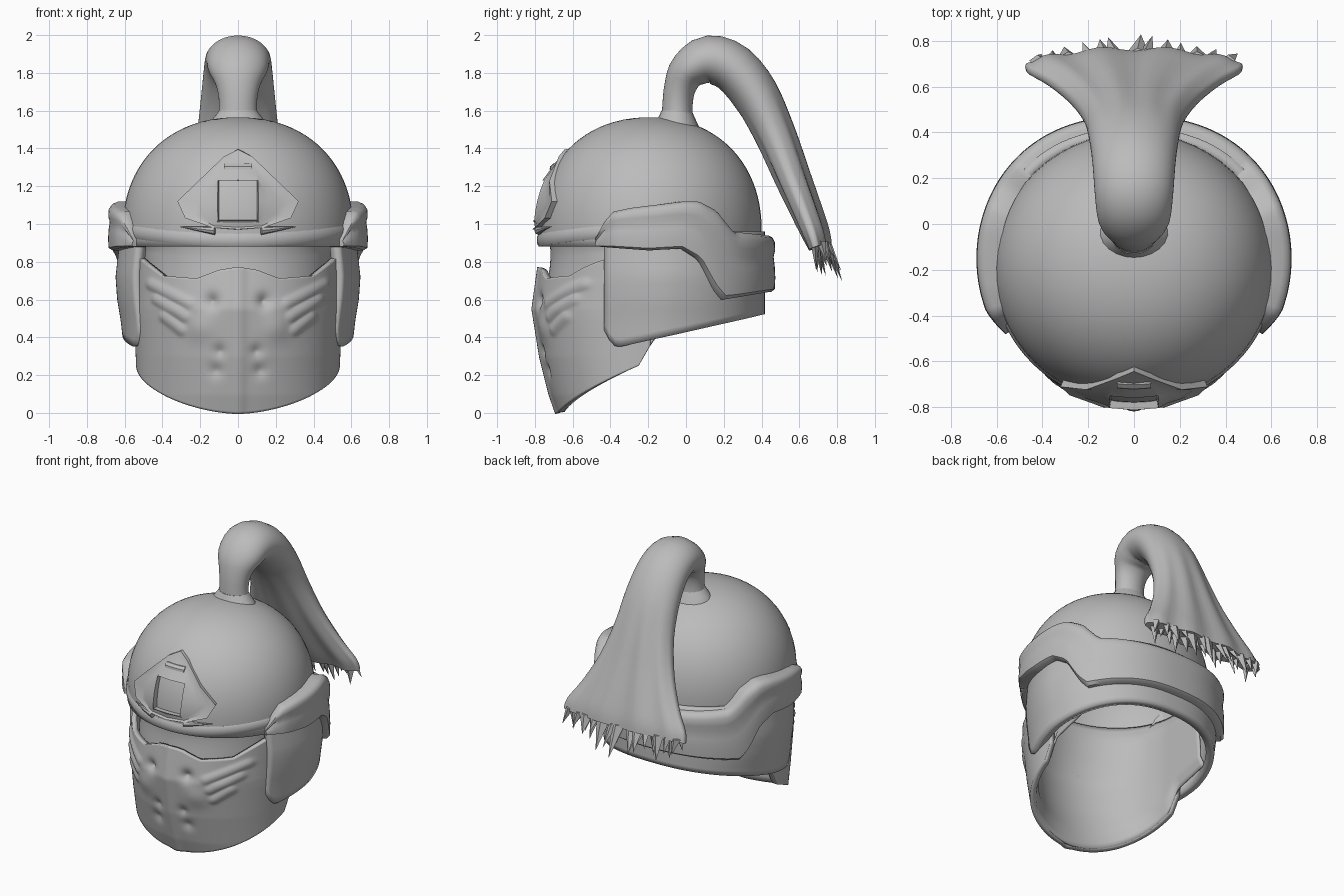
import bpy, bmesh, math, random
from math import sin, cos, pi, radians, exp
from mathutils import Vector

random.seed(4)
cube = bpy.data.objects.get("Cube")
if cube:
    bpy.data.objects.remove(cube, do_unlink=True)

steel = bpy.data.materials.new("steel_grey")
steel.use_nodes = True
GREY = (0.5, 0.5, 0.5, 1)
steel.diffuse_color = GREY
steel.node_tree.nodes["Principled BSDF"].inputs["Base Color"].default_value = GREY


def finish(name, bm, thick=0, angle=40):
    """Turn a bmesh into a smooth-shaded object, optionally thickened."""
    bmesh.ops.remove_doubles(bm, verts=bm.verts, dist=0.0002)
    bmesh.ops.recalc_face_normals(bm, faces=bm.faces)
    mesh = bpy.data.meshes.new(name)
    bm.to_mesh(mesh)
    bm.free()
    mesh.materials.append(steel)
    ob = bpy.data.objects.new(name, mesh)
    bpy.context.collection.objects.link(ob)
    bpy.ops.object.select_all(action='DESELECT')
    ob.select_set(True)
    bpy.context.view_layer.objects.active = ob
    bpy.ops.object.shade_smooth_by_angle(angle=radians(angle))
    if thick:
        mod = ob.modifiers.new("thickness", 'SOLIDIFY')
        mod.thickness = thick
        mod.offset = 0


def sheet(name, f, nu, nv, loop=False, caps=False, thick=0, angle=40):
    """Grid surface from f(u, v); loop closes it around v, caps fills the ends."""
    bm = bmesh.new()
    cols = nv if loop else nv + 1
    rows = [[bm.verts.new(f(i / nu, j / nv)) for j in range(cols)] for i in range(nu + 1)]
    for a, b in zip(rows, rows[1:]):
        for j in range(nv):
            k = (j + 1) % cols
            bm.faces.new((a[j], a[k], b[k], b[j]))
    if caps:
        bm.faces.new(rows[0])
        bm.faces.new(rows[-1])
    finish(name, bm, thick, angle)


def lerp(pts, x):
    """Piecewise linear curve through (x, value) pairs."""
    if x <= pts[0][0]:
        return pts[0][1]
    for (a, p), (b, q) in zip(pts, pts[1:]):
        if x <= b:
            return p + (q - p) * (x - a) / (b - a)
    return pts[-1][1]


# Skull dome
def dome_k(z):
    h = min(1, max(0, (z - 0.95) / 0.595))
    return max(0, 1 - h ** 2.2) ** (1 / 2.2)


def dome_pt(t, z, off=0):
    k = dome_k(z)
    return Vector(((0.61 * k + off) * sin(t), -0.19 - (0.59 * k + off) * cos(t), z))


def on_dome(x, z, off):
    return dome_pt(math.asin(max(-1, min(1, x / (0.61 * dome_k(z))))), z, off)


sheet("skull_dome", lambda u, v: dome_pt(u * 2 * pi, 0.88 + 0.6651 * sin(v * pi / 2), -0.02 * (1 - v) ** 0.5),
      56, 24, thick=0.04)


# Brow rim: soft lip along the front edge of the dome, rising to the temples
def brow(u, v):
    t = radians(-72 + 144 * u)
    a = v * 2 * pi
    return dome_pt(t, 0.915 + 0.05 * sin(t) ** 2 + 0.035 * sin(a), 0.014 * cos(a) - 0.004)


sheet("brow_rim", brow, 40, 10, loop=True, caps=True)

# Diamond badge: framed plate with a square recess
half = [(0, 1.4), (0.07, 1.36), (0.2, 1.23), (0.31, 1.12), (0.27, 1.03), (0.13, 0.98), (0, 0.97)]
outer = half + [(-x, z) for x, z in half[-2:0:-1]]
square = [(0, 1.23), (0.1, 1.23), (0.1, 1.18), (0.1, 1.12), (0.1, 1.07), (0.1, 1.02), (0, 1.02)]
inner = square + [(-x, z) for x, z in square[-2:0:-1]]


def badge(u, v):
    i = round(v * len(outer)) % len(outer)
    s = lerp([(0, 0), (0.17, 0.03), (0.84, 1), (1, 1)], u)
    off = lerp([(0, -0.02), (0.17, 0.035), (0.34, 0.02), (0.67, 0.025), (0.84, 0.035), (1, -0.01)], u)
    (x1, z1), (x2, z2) = outer[i], inner[i]
    return on_dome(x1 + (x2 - x1) * s, z1 + (z2 - z1) * s, off)


sheet("front_badge", badge, 6, len(outer), loop=True, angle=25)
sheet("badge_bar", lambda u, v: on_dome(0.07 * (2 * u - 1), 1.305 + 0.018 * sin(v * 2 * pi),
                                        0.02 + 0.015 * cos(v * 2 * pi)), 4, 6, loop=True, caps=True)
for side, label in ((1, "left"), (-1, "right")):
    sheet("badge_wing_" + label, lambda u, v: on_dome(side * (0.12 + 0.18 * u),
          0.965 + 0.02 * u + 0.022 * (1.05 - u) * sin(v * 2 * pi),
          0.012 + 0.022 * (1.05 - u) * cos(v * 2 * pi)), 6, 8, loop=True, caps=True)

# Face mask: curved plate with a centre crest, feather ridges and dents
feathers = [(0.26, 0.58, 0.46, 0.68), (0.28, 0.51, 0.43, 0.60), (0.30, 0.44, 0.39, 0.51)]
dents = [(0.14, 0.59, 0.04, -0.035), (0.1, 0.33, 0.035, -0.02),
         (0.12, 0.23, 0.04, -0.018), (0.2, 0.45, 0.07, 0.015)]
front_y = [(0, 0.43), (0.1, 0.465), (0.3, 0.515), (0.55, 0.555), (0.8, 0.52), (0.88, 0.52), (1, 0.55)]


def relief(x, z):
    x = abs(x)
    r = 0.014 * exp(-(x / 0.035) ** 2)
    for x1, z1, x2, z2 in feathers:
        s = max(0, min(1, ((x - x1) * (x2 - x1) + (z - z1) * (z2 - z1)) / ((x2 - x1) ** 2 + (z2 - z1) ** 2)))
        d = math.hypot(x - x1 - s * (x2 - x1), z - z1 - s * (z2 - z1))
        r += 0.014 * exp(-(d / 0.022) ** 2)
    for cx, cz, w, amp in dents:
        r += amp * exp(-((x - cx) ** 2 + (z - cz) ** 2) / w ** 2)
    return r


def mask_bottom(t):
    back = max(0, -cos(t))
    return 0.25 * (1 - max(0, cos(t))) ** 0.85 + min(0.9 * back, 0.12 + 0.13 * back)


def mask_pt(t, z, off):
    """Rounded front that runs straight back beyond the sides."""
    rx = 0.53 + 0.02 * min(1, z / 0.5) + 0.5 * max(0, z - 0.88)
    s = sin(t) if cos(t) > 0 else math.copysign(1, t)
    return Vector(((rx + off) * s, -0.25 - (lerp(front_y, z) + off) * cos(t), z))


def mask(u, v):
    t = radians(-97 + 194 * u)
    top = lerp([(0, 0.77), (0.1, 0.755), (0.22, 0.71), (0.4, 0.725), (0.5, 0.8), (0.55, 0.84)], abs(0.55 * sin(t)))
    z = mask_bottom(t) + (top - mask_bottom(t)) * v
    return mask_pt(t, z, relief(0.55 * sin(t), z) - 0.018)


def lining(u, v):
    t = radians(-132 + 264 * u)
    z = mask_bottom(t) + 0.004 + (0.976 - mask_bottom(t)) * v
    return mask_pt(t, z, lerp([(0, -0.032), (0.12, -0.06)], v))


sheet("face_mask", mask, 140, 60, thick=0.035)
sheet("face_lining", lining, 66, 24, thick=0.015)


# Side and neck guard: one plate wrapping around the back
def wrap(a, rx, ry):
    s = sin(a)
    return math.copysign(abs(s) ** 0.85, s) * rx, -0.15 + ry * cos(a)


def guard(u, v):
    a = radians(-120 + 240 * u)
    x, y = wrap(a, 0.58, 0.54)
    edge = max(0, abs(a) - radians(111)) / radians(9)
    bottom = lerp([(-0.35, 0.35), (0.42, 0.53)], y) + 0.09 * edge ** 2
    z = bottom + (0.96 - bottom) * v
    swell = lerp([(0.35, 1), (0.5, 1.03), (0.6, 1.06), (0.72, 1.075), (0.9, 1.04)], z)
    inset = lerp([(-0.43, 0.95), (-0.1, 1)], y)
    return Vector((x * swell * inset, y, z))


sheet("side_and_neck_guard", guard, 72, 14, thick=0.055)

# Raised band: dips over the temples and drops to the nape
upper = [(-0.49, 0.93), (-0.46, 1.0), (-0.4, 1.065), (-0.3, 1.085), (0, 1.12), (0.08, 1.12),
         (0.18, 1.07), (0.27, 0.96), (0.46, 0.94)]
lower = [(-0.48, 0.88), (-0.2, 0.86), (-0.02, 0.87), (0.08, 0.81), (0.16, 0.66), (0.21, 0.6), (0.46, 0.64)]
section = [(-0.1, 0), (-0.02, 0), (0, 0.05), (0.003, 0.25), (0, 0.45), (-0.006, 0.62),
           (0.002, 0.74), (0, 0.88), (-0.012, 0.96), (-0.035, 1), (-0.1, 1)]


def band(u, v):
    a = radians(-124 + 248 * u)
    off, h = section[round(v * len(section)) % len(section)]
    off -= 0.03 * max(0, abs(a) - radians(112)) / radians(12)
    x, y = wrap(a, 0.685 + off, 0.62 + off)
    yo = wrap(a, 0.685, 0.62)[1]
    lo, hi = lerp(lower, yo), lerp(upper, yo)
    return Vector((x, y, lo + (hi - lo) * h))


sheet("temple_and_nape_band", band, 96, len(section), loop=True, caps=True)

# Plume collar
sheet("plume_collar", lambda u, v: Vector((lerp([(0, 0.17), (0.4, 0.15), (1, 0.1)], u) * cos(v * 2 * pi),
      -0.05 + lerp([(0, 0.13), (0.4, 0.11), (1, 0.08)], u) * sin(v * 2 * pi), 1.49 + 0.11 * u)),
      5, 20, loop=True, caps=True)

# Plume: stations of (y, z, half width, half thickness), smoothed between
stations = [Vector(s) for s in (
    (-0.045, 1.53, 0.11, 0.085), (-0.045, 1.63, 0.1, 0.08), (-0.03, 1.73, 0.115, 0.085),
    (0.015, 1.815, 0.155, 0.105), (0.12, 1.87, 0.17, 0.128), (0.25, 1.825, 0.18, 0.13),
    (0.37, 1.68, 0.195, 0.125), (0.47, 1.48, 0.22, 0.11), (0.56, 1.26, 0.285, 0.095),
    (0.64, 1.07, 0.38, 0.08), (0.69, 0.95, 0.46, 0.068), (0.715, 0.88, 0.475, 0.055))]
last = len(stations) - 1


def station(t):
    """Smooth spline through the stations."""
    i = min(int(t), last - 1)
    f = t - i
    a, b, c, d = (stations[max(0, min(last, i + k))] for k in (-1, 0, 1, 2))
    return 0.5 * (2 * b + (c - a) * f + (2 * a - 5 * b + 4 * c - d) * f ** 2 + (3 * b - a - 3 * c + d) * f ** 3)


def plume(u, v):
    t = u * last
    y, z, w, h = station(t)
    d = station(min(last, t + 0.1)) - station(max(0, t - 0.1))
    out = Vector((0, -d[1], d[0])).normalized()
    a = v * 2 * pi
    flare = max(0, (t - 6) / (last - 6))
    depth = math.copysign(abs(sin(a)) ** (1 - 0.35 * flare), sin(a)) * (1 + 0.2 * flare * cos(10 * a))
    return Vector((w * cos(a), y - 0.03 * flare * cos(a) ** 2, z)) + out * (h * depth)


sheet("plume", plume, last * 3, 56, loop=True, caps=True, angle=60)

# Ragged hair tips along the plume's lower edge
bm = bmesh.new()
for row in (-1, 1):
    for i in range(13):
        x = 0.42 * (i - 6) / 6 + random.uniform(-0.02, 0.02)
        y = 0.715 - 0.1 * x * x + row * 0.028 * (1 - abs(x))
        size = random.uniform(0.7, 1.3)
        ring = [bm.verts.new((x + 0.04 * size * cos(k * pi / 2), y + 0.025 * sin(k * pi / 2), 0.91)) for k in range(4)]
        tip = bm.verts.new((x * 1.03 + random.uniform(-0.03, 0.03), y + 0.075 - 0.14 * abs(x) + 0.012 * row,
                            0.86 - 0.1 * size - random.uniform(-0.05, 0.04)))
        for k in range(4):
            bm.faces.new((ring[k], ring[(k + 1) % 4], tip))
        bm.faces.new(ring)
finish("plume_tips", bm)
